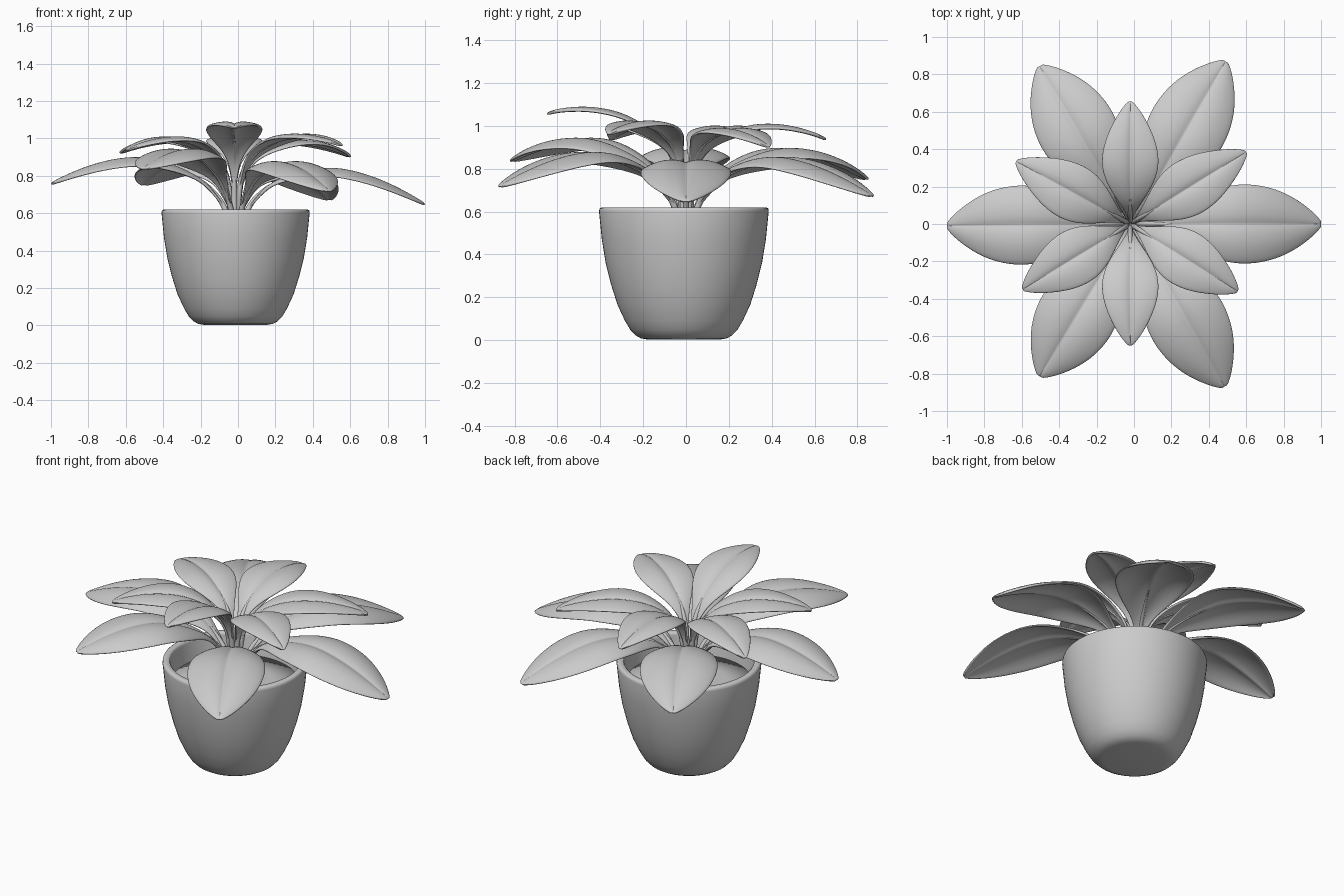
import bpy, bmesh, math
from mathutils import Vector

if "Cube" in bpy.data.objects:
    bpy.data.objects.remove(bpy.data.objects["Cube"])


def link(name, bm):
    me = bpy.data.meshes.new(name)
    bmesh.ops.recalc_face_normals(bm, faces=bm.faces)
    bm.to_mesh(me)
    bm.free()
    for p in me.polygons:
        p.use_smooth = True
    ob = bpy.data.objects.new(name, me)
    bpy.context.collection.objects.link(ob)
    return ob


def lathe(name, profile, centre, sides=64):
    bm = bmesh.new()
    rings = []
    for r, z in profile:
        rings.append([bm.verts.new((centre[0] + r * math.cos(2 * math.pi * i / sides),
                                    centre[1] + r * math.sin(2 * math.pi * i / sides), z))
                      for i in range(sides)])
    for a, b in zip(rings, rings[1:]):
        for i in range(sides):
            j = (i + 1) % sides
            bm.faces.new((a[i], a[j], b[j], b[i]))
    bm.faces.new(rings[0])
    bm.faces.new(rings[-1])
    return link(name, bm)


# Pot: outer wall, rounded rim, inner wall
CENTRE = (-0.013, -0.01)
pot = [(0.17, 0.003), (0.2, 0.008), (0.225, 0.022), (0.25, 0.048), (0.275, 0.09), (0.31, 0.165),
       (0.34, 0.26), (0.365, 0.36), (0.383, 0.47), (0.396, 0.60), (0.394, 0.614), (0.386, 0.619),
       (0.364, 0.619), (0.357, 0.613), (0.354, 0.60), (0.343, 0.47), (0.325, 0.38)]
lathe("pot", pot, CENTRE)
lathe("soil", [(0.346, 0.47), (0.346, 0.49), (0.2, 0.495)], CENTRE)


# Leaves: stations are (distance, height, half width); tip height is set per leaf
LOWER = [(0.06, 0.62, 0.012), (0.15, 0.73, 0.03), (0.22, 0.77, 0.065), (0.31, 0.80, 0.125),
         (0.42, 0.822, 0.183), (0.52, 0.825, 0.209), (0.61, 0.81, 0.216), (0.71, 0.782, 0.203),
         (0.81, 0.743, 0.168), (0.90, 0.70, 0.112), (0.965, 0.665, 0.056), (1.0, 0.645, 0.012)]
UPPER = [(0.03, 0.72, 0.012), (0.06, 0.84, 0.022), (0.12, 0.91, 0.062), (0.19, 0.95, 0.112),
         (0.26, 0.975, 0.144), (0.33, 0.988, 0.155), (0.41, 0.99, 0.145), (0.49, 0.983, 0.116),
         (0.57, 0.965, 0.074), (0.62, 0.949, 0.038), (0.65, 0.935, 0.008)]
ACROSS = [-1, -0.8, -0.5, -0.2, -0.06, 0, 0.06, 0.2, 0.5, 0.8, 1]


def section(u, droop):
    u = abs(u)
    return 0.018 * min(1, u / 0.25) - droop * max(0, u - 0.3) ** 2 / 0.49


def leaf(name, stations, origin, tip, droop):
    o = Vector(origin)
    d = Vector(tip[:2]) - o
    reach, top = stations[-1][0], stations[-1][1]
    s = d.length / reach
    d.normalize()
    side = Vector((-d.y, d.x))
    wmax = max(st[2] for st in stations)

    def spine(r, z):
        p = o + d * r * s
        return Vector((p.x, p.y, z + (tip[2] - top) * r / reach))

    # blade
    bm = bmesh.new()
    rows = []
    for r, z, w in stations:
        row = []
        for u in ACROSS:
            p = spine(r, z)
            p.xy += side * u * w
            p.z += section(u, droop) * w / wmax
            row.append(bm.verts.new(p))
        rows.append(row)
    for a, b in zip(rows, rows[1:]):
        for i in range(len(ACROSS) - 1):
            bm.faces.new((a[i], b[i], b[i + 1], a[i + 1]))
    ob = link(name, bm)
    m = ob.modifiers.new("thickness", "SOLIDIFY")
    m.thickness = 0.014
    m.offset = 0
    m = ob.modifiers.new("smooth", "SUBSURF")
    m.levels = m.render_levels = 2

    # stem, tapering into the underside of the blade
    cu = bpy.data.curves.new(name + "_stem", "CURVE")
    cu.dimensions = "3D"
    cu.bevel_depth = 0.018
    cu.bevel_resolution = 3
    cu.use_fill_caps = True
    sp = cu.splines.new("BEZIER")
    pts = [spine(stations[0][0] * 0.6, 0.48)]
    pts += [spine(r, z - 0.006) for r, z, w in stations[:5]]
    sp.bezier_points.add(len(pts) - 1)
    for i, (bp, p) in enumerate(zip(sp.bezier_points, pts)):
        bp.co = p
        bp.handle_left_type = bp.handle_right_type = "AUTO"
        bp.radius = 1 - 0.16 * i
    bpy.context.collection.objects.link(bpy.data.objects.new(name + "_stem", cu))


lower_tips = [(1.0, 0.0, 0.645), (0.49, 0.87, 0.67), (-0.505, 0.845, 0.75),
              (-1.0, -0.01, 0.755), (-0.505, -0.815, 0.835), (0.485, -0.87, 0.715)]
upper_tips = [(0.6, 0.385, 0.90), (-0.02, 0.655, 0.935), (-0.63, 0.335, 0.92),
              (-0.595, -0.35, 0.935), (-0.02, -0.65, 1.055), (0.555, -0.36, 0.96)]
for i, t in enumerate(lower_tips):
    leaf(f"lower_leaf_{i + 1}", LOWER, (-0.01, 0), t, 0.05)
for i, t in enumerate(upper_tips):
    leaf(f"upper_leaf_{i + 1}", UPPER, (-0.02, 0), t, 0.02)
